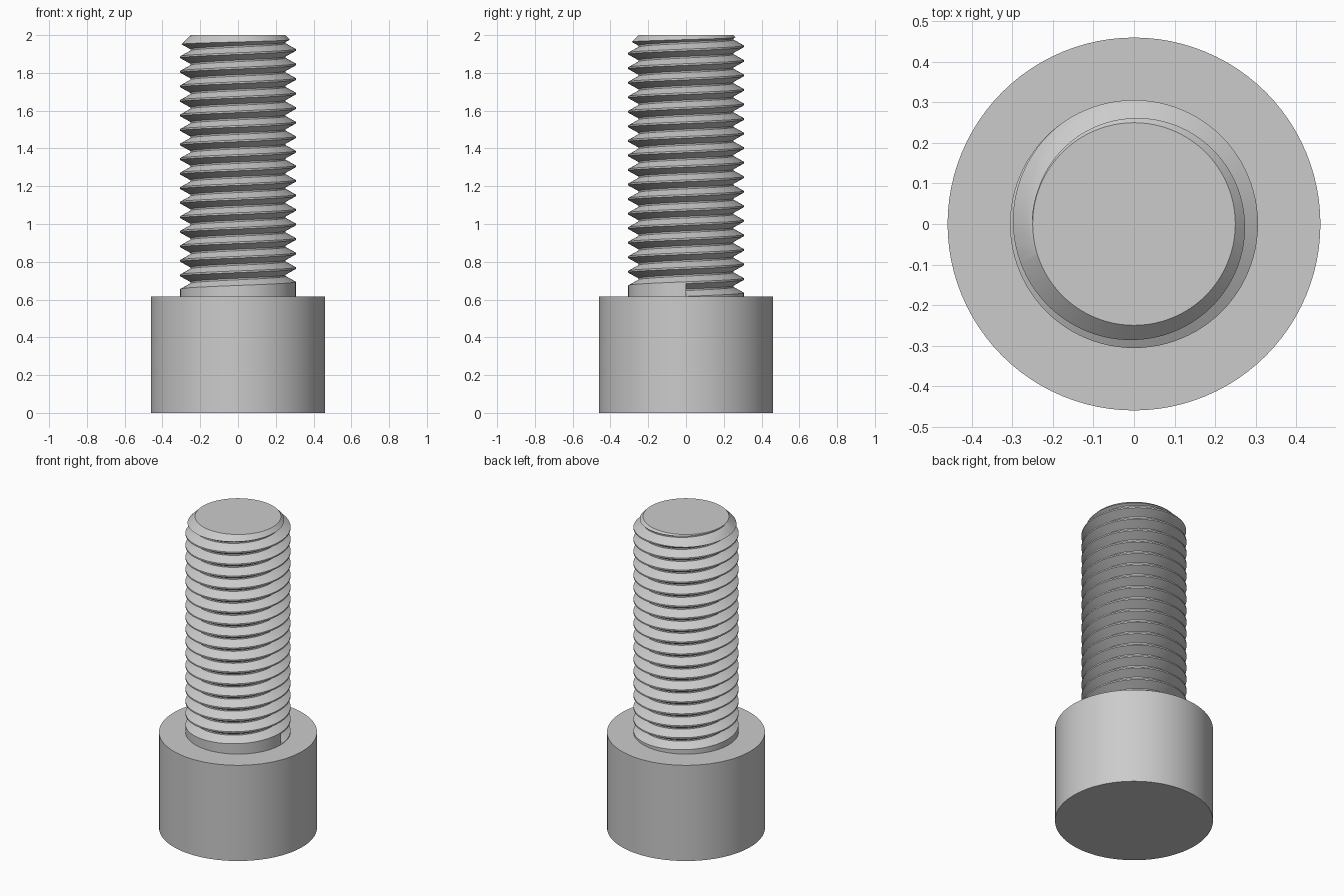
import bpy, bmesh
from math import cos, sin, pi
from mathutils import Matrix

if "Cube" in bpy.data.objects:
    bpy.data.objects.remove(bpy.data.objects["Cube"])

HEAD_R, HEAD_H, TOP = 0.46, 0.615, 2.0
R, ROOT = 0.306, 0.252              # crest and root radius
PITCH, START = 0.077, 0.651         # thread pitch, groove centre at angle 0
SEG, TURNS = 96, 20
GROOVE = [(-0.034, R), (-0.004, ROOT), (0.004, ROOT), (0.034, R)]


def finish(bm, name):
    bmesh.ops.recalc_face_normals(bm, faces=bm.faces)
    mesh = bpy.data.meshes.new(name)
    bm.to_mesh(mesh)
    bm.free()
    obj = bpy.data.objects.new(name, mesh)
    bpy.context.collection.objects.link(obj)
    return obj


def cone(name, r1, r2, z1, z2):
    bm = bmesh.new()
    bmesh.ops.create_cone(bm, cap_ends=True, segments=SEG, radius1=r1, radius2=r2,
                          depth=z2 - z1, matrix=Matrix.Translation((0, 0, (z1 + z2) / 2)))
    return finish(bm, name)


def smooth(obj):
    bpy.ops.object.select_all(action='DESELECT')
    obj.select_set(True)
    bpy.context.view_layer.objects.active = obj
    bpy.ops.object.shade_smooth_by_angle(angle=0.5)


# cylindrical head
head = cone("head", HEAD_R, HEAD_R, 0, HEAD_H)
smooth(head)

# threaded shank: one profile column per angle, rising one pitch per turn;
# turns -2 and -1 are plain so that the groove starts abruptly at angle 0
bm = bmesh.new()
cols = []
for i in range(SEG + 1):
    a = 2 * pi * (i % SEG) / SEG
    col = []
    for k in range(-2, TURNS + 1):
        for dz, r in GROOVE:
            r = R if k < 0 else r
            z = START + PITCH * (k + i / SEG) + dz
            col.append(bm.verts.new((r * cos(a), r * sin(a), z)))
    cols.append(col)
for a, b in zip(cols, cols[1:]):
    for j in range(len(a) - 1):
        bm.faces.new((a[j], b[j], b[j + 1], a[j + 1]))

# end wall of the groove at angle 0
bm.faces.new(cols[-1][4:8] + [cols[0][10], cols[0][9]])
bmesh.ops.remove_doubles(bm, verts=bm.verts, dist=1e-5)

# close both ends with fans
low, high = bm.verts.new((0, 0, 0.45)), bm.verts.new((0, 0, 2.35))
for e in [e for e in bm.edges if e.is_boundary]:
    u, v = e.verts
    bm.faces.new((u, v, low if u.co.z < 1 else high))
shank = finish(bm, "threaded_shank")

# 45 degree chamfer and flat end
cutter = cone("chamfer_cutter", 0.25 + TOP - 0.3, 0.25, 0.3, TOP)
cutter.hide_render = True
mod = shank.modifiers.new("chamfer", 'BOOLEAN')
mod.operation, mod.solver, mod.object = 'INTERSECT', 'EXACT', cutter
bpy.context.view_layer.objects.active = shank
bpy.ops.object.modifier_apply(modifier=mod.name)
bpy.data.objects.remove(cutter)
smooth(shank)
